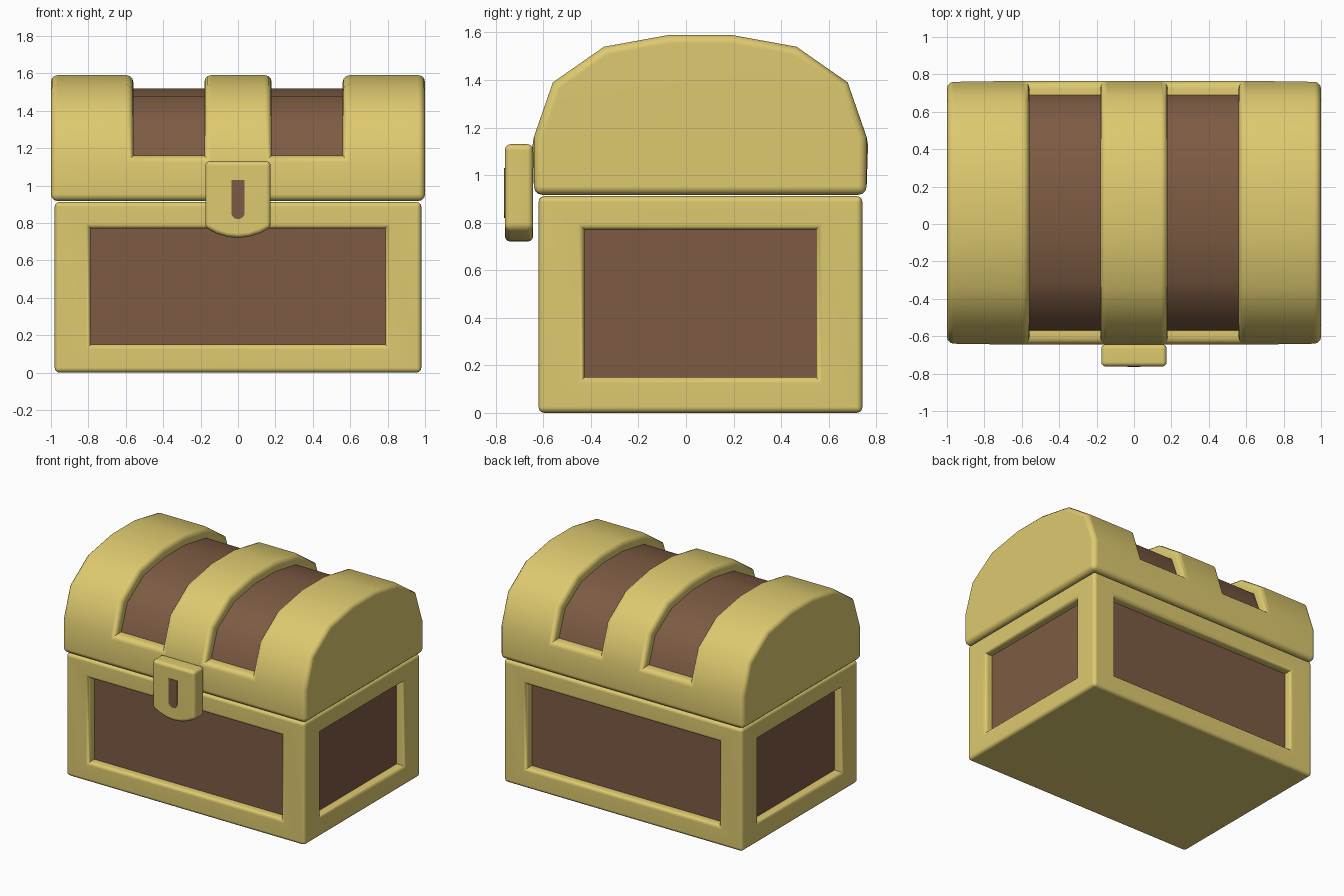
import bpy, bmesh, math
from mathutils import Vector

if "Cube" in bpy.data.objects:
    bpy.data.objects.remove(bpy.data.objects["Cube"])


def material(name, color):
    m = bpy.data.materials.new(name)
    m.diffuse_color = (*color, 1)
    m.use_nodes = True
    m.node_tree.nodes["Principled BSDF"].inputs["Base Color"].default_value = m.diffuse_color
    return m


GOLD = material("gold_trim", (0.73, 0.59, 0.16))
WOOD = material("brown_wood", (0.205, 0.105, 0.056))
MID_Y = 0.06


def round_edges(bm, width, min_angle=60):
    """Round the sharp gold edges, leaving the wood panel borders crisp."""
    bm.normal_update()
    wood = {v for f in bm.faces if f.material_index == 1 for v in f.verts}
    edges = [e for e in bm.edges if not wood.intersection(e.verts)
             and e.calc_face_angle(0) > math.radians(min_angle)]
    bmesh.ops.bevel(bm, geom=edges, offset=width, offset_type='OFFSET', segments=3,
                    profile=0.5, affect='EDGES', clamp_overlap=True, material=-1)


def finish(name, bm, mats):
    bmesh.ops.recalc_face_normals(bm, faces=bm.faces[:])
    me = bpy.data.meshes.new(name)
    bm.to_mesh(me)
    bm.free()
    for m in mats:
        me.materials.append(m)
    for p in me.polygons:
        p.use_smooth = True
    me.set_sharp_from_angle(angle=math.radians(42))
    ob = bpy.data.objects.new(name, me)
    bpy.context.collection.objects.link(ob)
    wn = ob.modifiers.new("weighted_normals", 'WEIGHTED_NORMAL')
    wn.keep_sharp = True
    return ob


def prism(bm, outline, y0, y1):
    """Solid from an x-z outline, between two y positions."""
    a = [bm.verts.new((x, y0, z)) for x, z in outline]
    b = [bm.verts.new((x, y1, z)) for x, z in outline]
    bm.faces.new(a)
    bm.faces.new(b[::-1])
    n = len(outline)
    for i in range(n):
        j = (i + 1) % n
        bm.faces.new((a[i], b[i], b[j], a[j]))
    bmesh.ops.recalc_face_normals(bm, faces=bm.faces[:])


# Base: box with a recessed wood panel on each of the four sides
bm = bmesh.new()
prism(bm, [(-0.98, 0), (0.98, 0), (0.98, 0.912), (-0.98, 0.912)], -0.62, 0.742)
bm.normal_update()
panels = [f for f in bm.faces if abs(f.normal.z) < 0.5]
bmesh.ops.inset_individual(bm, faces=panels, thickness=0.1, depth=0)
for f in panels:
    n = f.normal.copy()
    for v in f.verts:
        v.co.z = 0.15 if v.co.z < 0.45 else 0.77
        if abs(n.y) > 0.5:
            v.co.x = math.copysign(0.788, v.co.x)
        else:
            v.co.y = MID_Y + math.copysign(0.487, v.co.y - MID_Y)
normals = [f.normal.copy() for f in panels]
bmesh.ops.inset_individual(bm, faces=panels, thickness=0, depth=0)
for f, n in zip(panels, normals):
    f.material_index = 1
    for v in f.verts:
        v.co -= n * 0.06
round_edges(bm, 0.025)
finish("chest_base", bm, [GOLD, WOOD])

# Lid: faceted barrel profile swept along x, with two sunken wood strips
half = [(0.70, 0.917), (0.70, 1.16), (0.62, 1.39), (0.405, 1.54), (0.13, 1.59)]
profile = [(MID_Y - y, z) for y, z in half] + [(MID_Y + y, z) for y, z in half[::-1]]
bm = bmesh.new()
rings = [[bm.verts.new((x, y, z)) for y, z in profile]
         for x in (-1, -0.56, -0.18, 0.18, 0.56, 1)]
bm.faces.new(rings[0])
bm.faces.new(rings[-1][::-1])
strips = []
for s in range(5):
    a, b = rings[s], rings[s + 1]
    for i in range(10):
        j = (i + 1) % 10
        f = bm.faces.new((a[i], b[i], b[j], a[j]))
        if s in (1, 3) and 1 <= i <= 7:
            strips.append(f)
bmesh.ops.recalc_face_normals(bm, faces=bm.faces[:])
bm.normal_update()
bmesh.ops.inset_region(bm, faces=strips, thickness=0, depth=0, use_boundary=True)
for f in strips:
    f.material_index = 1
for v in {v for f in strips for v in f.verts}:
    v.co.y = MID_Y + (v.co.y - MID_Y) * 0.9
    v.co.z = 1.16 + (v.co.z - 1.16) * 0.837
round_edges(bm, 0.036)
finish("chest_lid", bm, [GOLD, WOOD])

# Lock plate with a bowed lower edge
bm = bmesh.new()
arc = [(0.175 * t, 0.72 + 0.055 * t * t) for t in (1, 0.67, 0.33, 0, -0.33, -0.67, -1)]
prism(bm, [(-0.175, 1.13), (0.175, 1.13)] + arc, -0.762, -0.643)
round_edges(bm, 0.024)
finish("lock_plate", bm, [GOLD])

# Keyhole: thin dark plate, square at the top and round at the bottom
bm = bmesh.new()
bow = [(0.036 * math.cos(a), 0.856 - 0.036 * math.sin(a))
       for a in (math.pi * k / 6 for k in range(7))]
prism(bm, [(-0.036, 1.03), (0.036, 1.03)] + bow, -0.765, -0.759)
finish("keyhole", bm, [WOOD])
